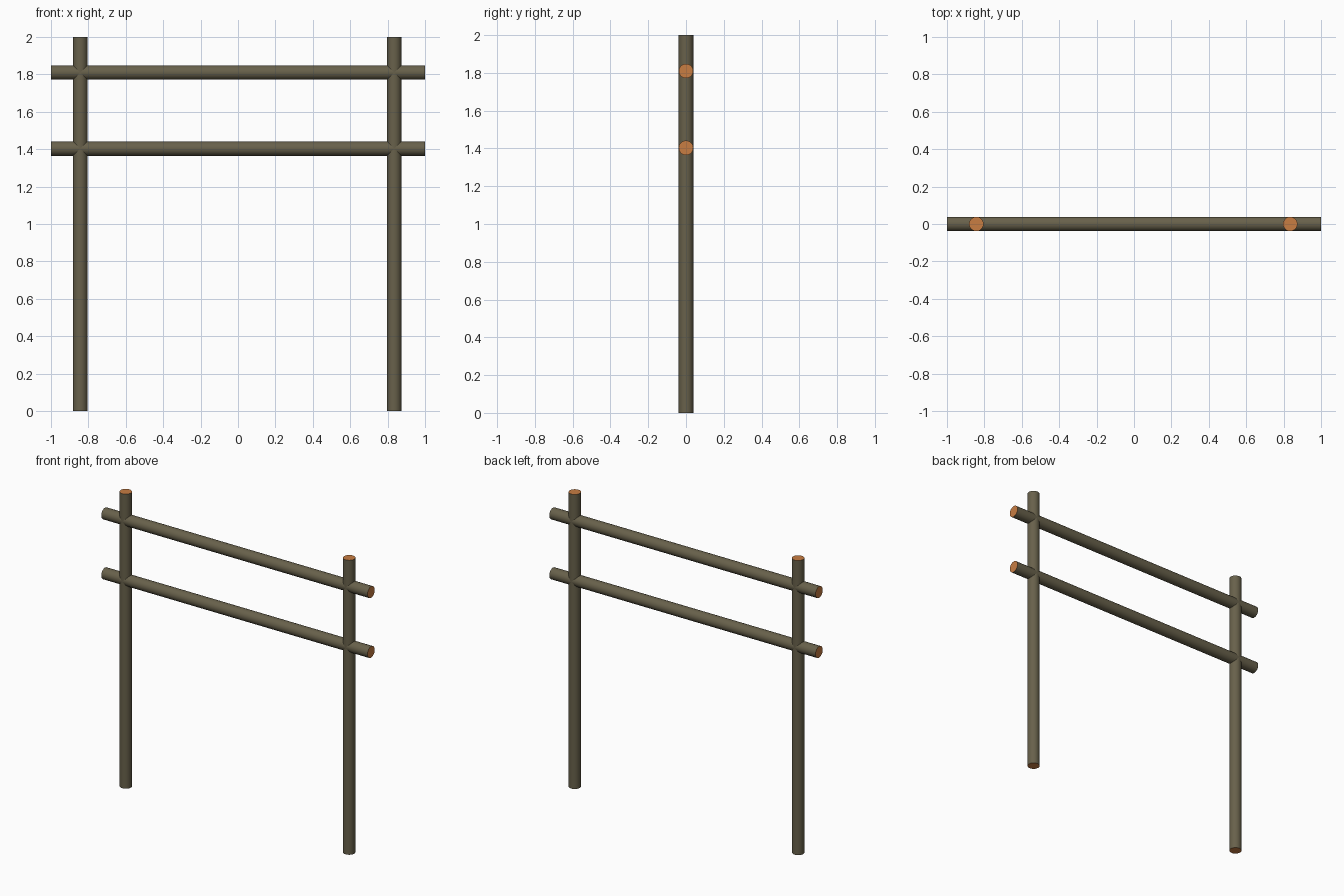
import bpy, math

if "Cube" in bpy.data.objects:
    bpy.data.objects.remove(bpy.data.objects["Cube"])

RADIUS = 0.0385
LENGTH = 2.0


def material(name, rgb):
    mat = bpy.data.materials.new(name)
    mat.diffuse_color = (*rgb, 1.0)
    mat.use_nodes = True
    mat.node_tree.nodes["Principled BSDF"].inputs["Base Color"].default_value = mat.diffuse_color
    return mat


bark = material("olive_bark", (0.138, 0.119, 0.070))
cut_wood = material("orange_cut_wood", (0.578, 0.205, 0.055))


def pole(name, location, rotation=(0, 0, 0)):
    """Round log with bark sides and bare cut ends."""
    bpy.ops.mesh.primitive_cylinder_add(vertices=32, radius=RADIUS, depth=LENGTH,
                                        location=location, rotation=rotation)
    obj = bpy.context.object
    obj.name = name
    obj.data.materials.append(bark)
    obj.data.materials.append(cut_wood)
    for face in obj.data.polygons:
        face.material_index = 1 if abs(face.normal.z) > 0.9 else 0
    bpy.ops.object.shade_smooth_by_angle(angle=math.radians(30))
    return obj


# Upright posts
for side, x in (("left", -0.843), ("right", 0.835)):
    pole(f"{side}_post", (x, 0, LENGTH / 2))

# Horizontal rails passing through the posts
for level, z in (("lower", 1.403), ("upper", 1.81)):
    pole(f"{level}_rail", (0, 0, z), (0, math.pi / 2, 0))
